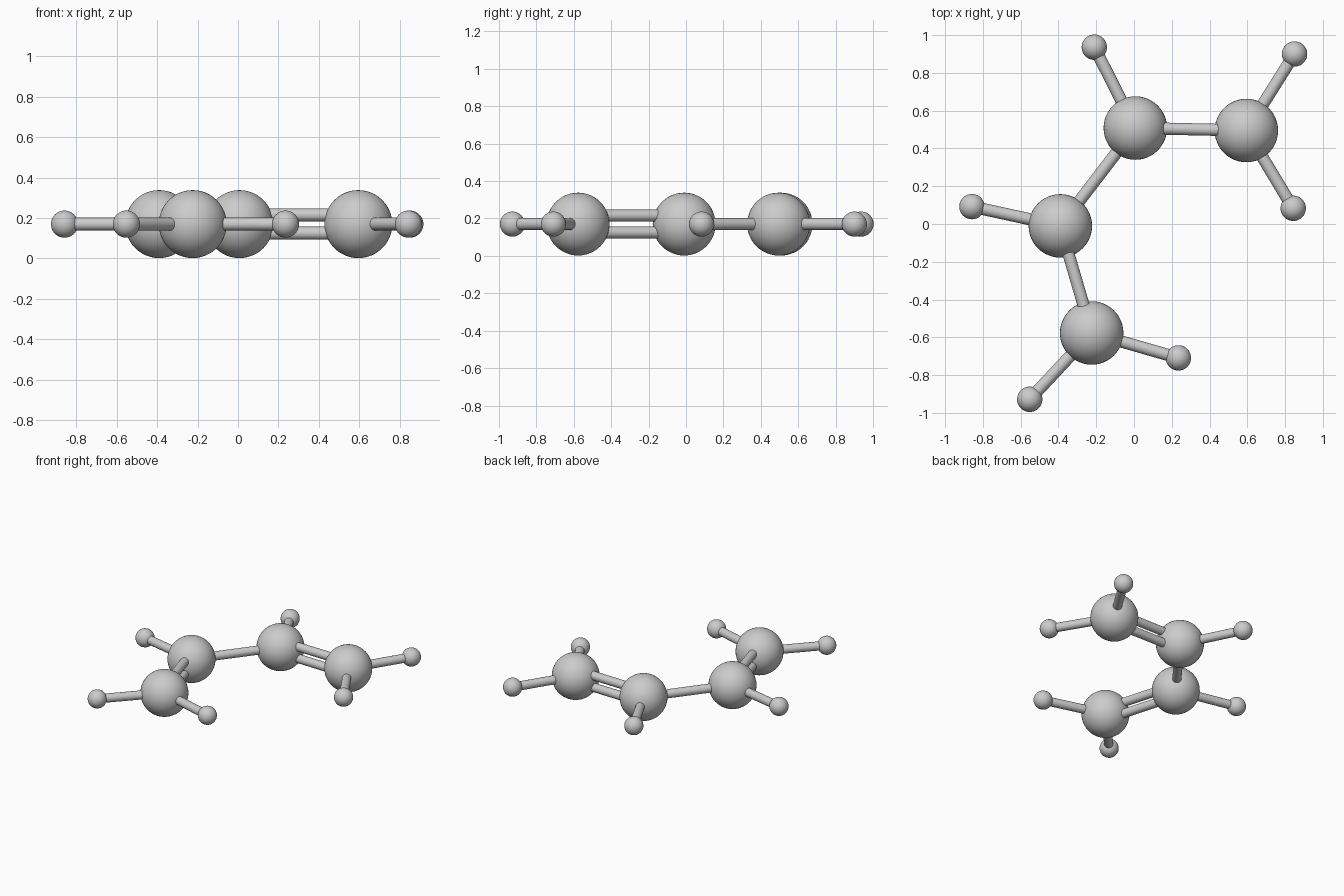
import bpy
from mathutils import Vector

if "Cube" in bpy.data.objects:
    bpy.data.objects.remove(bpy.data.objects["Cube"])

Z = 0.17             # height of the molecule plane
R_BIG, R_SMALL, R_BOND = 0.168, 0.067, 0.032
DOUBLE_GAP = 0.045   # offset of each rod in a double bond

big = [(0.595, 0.495), (0.007, 0.508), (-0.39, -0.01), (-0.224, -0.577)]
small = [((0.85, 0.90), 0), ((0.843, 0.083), 0), ((-0.21, 0.936), 1),
         ((-0.858, 0.092), 2), ((-0.552, -0.928), 3), ((0.235, -0.709), 3)]


def smooth(obj):
    bpy.ops.object.shade_smooth_by_angle()
    return obj


def atom(name, xy, radius):
    bpy.ops.mesh.primitive_uv_sphere_add(segments=48, ring_count=24, radius=radius,
                                         location=(*xy, Z))
    bpy.context.object.name = name
    return smooth(bpy.context.object)


def bond(name, a, b, dz=0.0):
    a, b = Vector((*a, Z + dz)), Vector((*b, Z + dz))
    d = b - a
    bpy.ops.mesh.primitive_cylinder_add(vertices=24, radius=R_BOND, depth=d.length,
                                        location=(a + b) / 2)
    obj = bpy.context.object
    obj.name = name
    obj.rotation_euler = d.to_track_quat('Z', 'Y').to_euler()
    return smooth(obj)


# large atoms
for i, p in enumerate(big):
    atom(f"large_atom_{i + 1}", p, R_BIG)

# small atoms with their single bonds
for i, (p, parent) in enumerate(small):
    atom(f"small_atom_{i + 1}", p, R_SMALL)
    bond(f"small_bond_{i + 1}", big[parent], p)

# central single bond
bond("central_bond", big[1], big[2])

# stacked double bonds at both ends
for n, (i, j) in enumerate([(0, 1), (2, 3)]):
    for side, s in (("upper", 1), ("lower", -1)):
        bond(f"double_bond_{n + 1}_{side}", big[i], big[j], s * DOUBLE_GAP)
